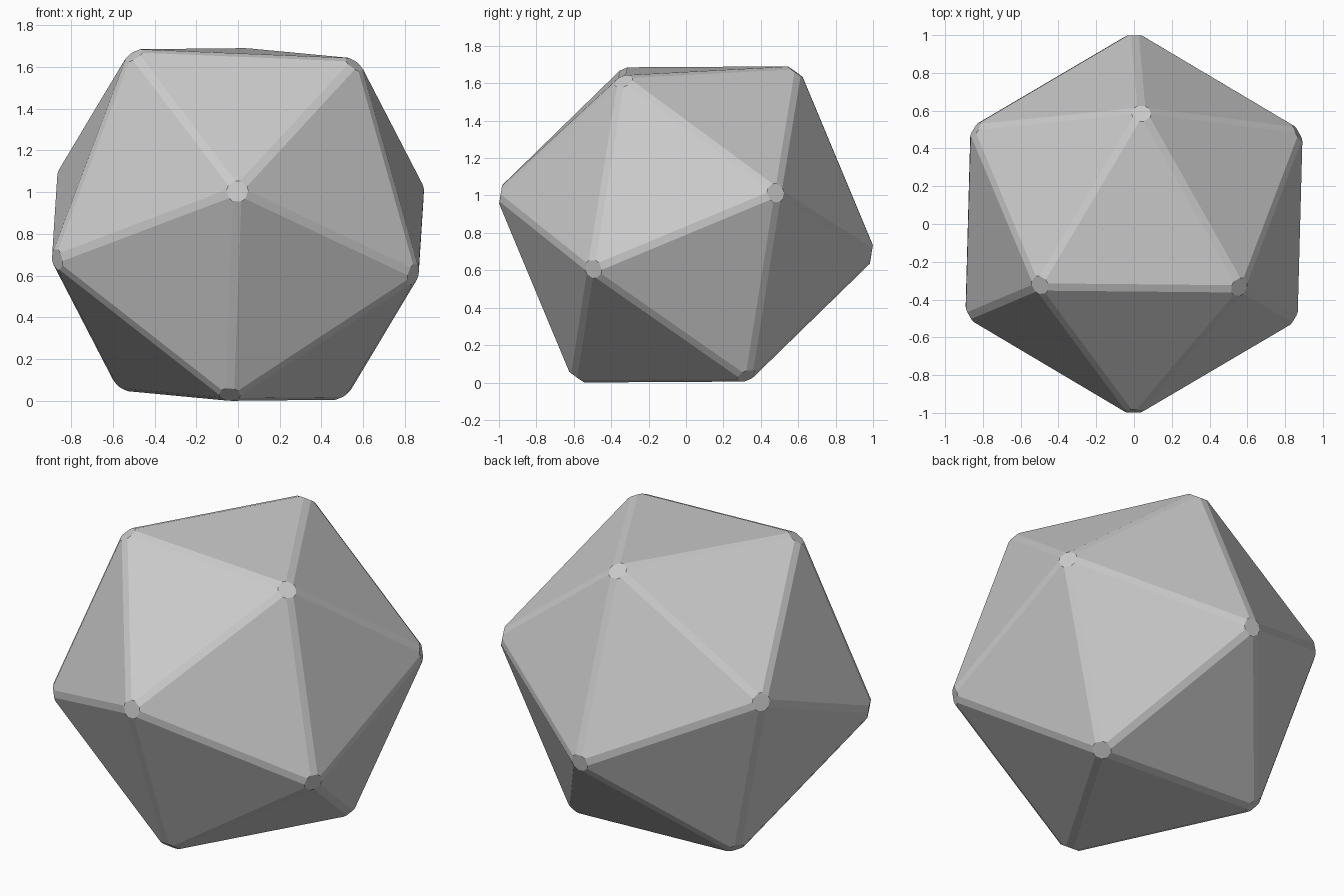
import bpy
import bmesh
from mathutils import Vector, Matrix

default = bpy.data.objects.get("Cube")
if default:
    bpy.data.objects.remove(default, do_unlink=True)

# Dimensions of the solid before and after trimming
RADIUS = 1.043        # sharp corner radius
CAP_DISTANCE = 1.004  # centre to corner caps
EDGE_TRIM = 0.008     # depth shaved off every edge

# Plain grey material
grey = bpy.data.materials.new("plain_grey")
grey.use_nodes = True
colour = (0.6, 0.6, 0.6, 1.0)
grey.diffuse_color = colour
grey.node_tree.nodes["Principled BSDF"].inputs["Base Color"].default_value = colour


def trim(bm, direction, distance):
    """Slice off everything beyond a plane and close the opening."""
    geom = bm.verts[:] + bm.edges[:] + bm.faces[:]
    bmesh.ops.bisect_plane(bm, geom=geom, dist=1e-6, plane_co=direction * distance,
                           plane_no=direction, clear_outer=True)
    rim = [e for e in bm.edges if e.is_boundary]
    bmesh.ops.holes_fill(bm, edges=rim, sides=0)


# Sharp twenty-sided solid
bm = bmesh.new()
bmesh.ops.create_icosphere(bm, subdivisions=1, radius=RADIUS)

# Tilt: one corner points forward, its neighbour up and to the left side
front = Vector((-0.003, -0.987, 0.158)).normalized()
upper = Vector((0.555, -0.330, 0.763))
side = (upper - front * upper.dot(front)).normalized()
tilt = Matrix((side, front.cross(side), front)).transposed()
bmesh.ops.rotate(bm, verts=bm.verts[:], cent=(0, 0, 0), matrix=tilt)

# Narrow edge bands, then flat corner caps
corners = [v.co.normalized() for v in bm.verts]
middles = [(e.verts[0].co + e.verts[1].co) / 2 for e in bm.edges]
for middle in middles:
    trim(bm, middle.normalized(), middle.length - EDGE_TRIM)
for corner in corners:
    trim(bm, corner, CAP_DISTANCE)

# Stand the solid on the ground
bmesh.ops.recalc_face_normals(bm, faces=bm.faces[:])
lowest = min(v.co.z for v in bm.verts)
bmesh.ops.translate(bm, verts=bm.verts[:], vec=(0, 0, -lowest))

mesh = bpy.data.meshes.new("twenty_sided_solid")
bm.to_mesh(mesh)
bm.free()
mesh.materials.append(grey)
solid = bpy.data.objects.new("twenty_sided_solid", mesh)
bpy.context.collection.objects.link(solid)
